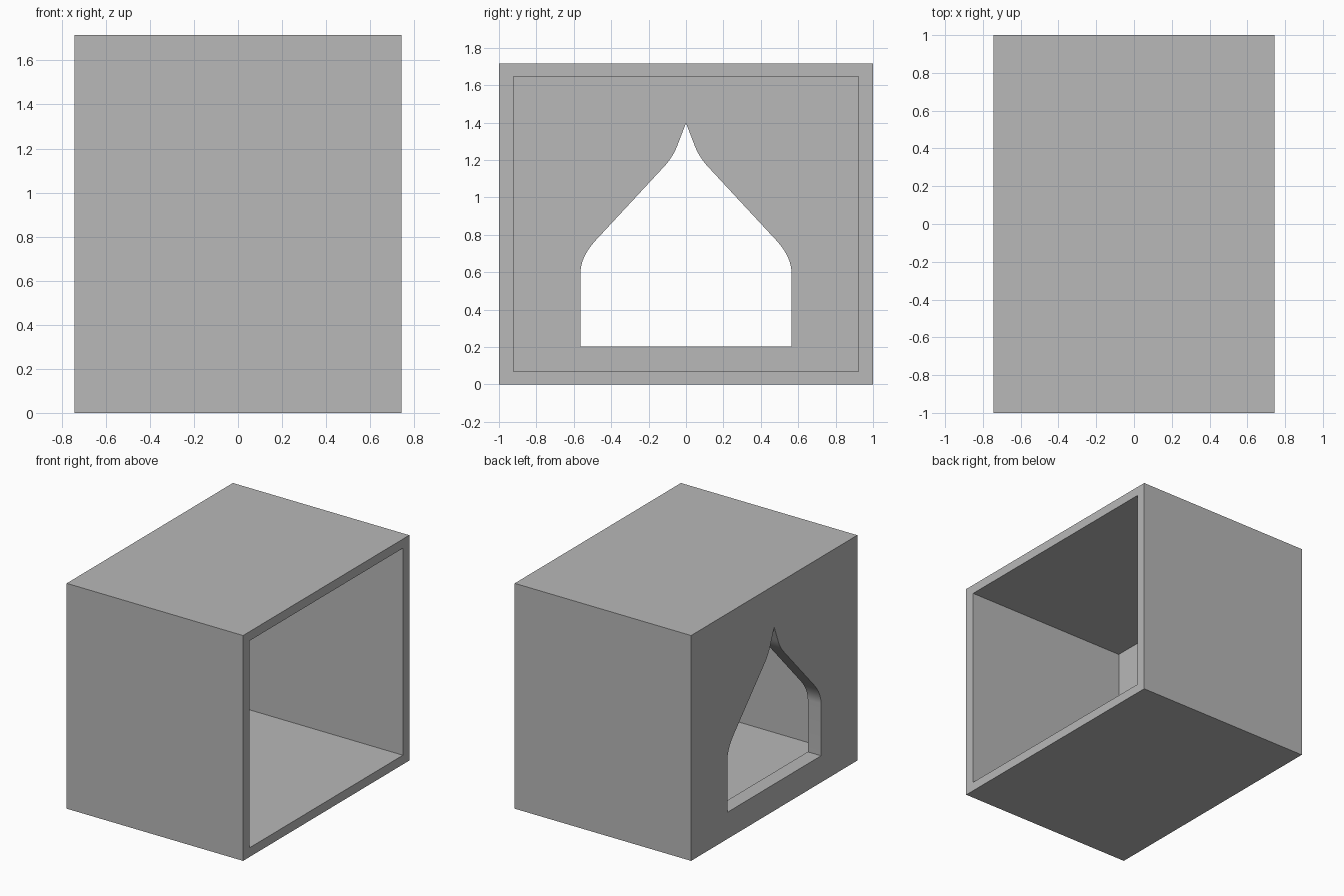
import bpy
import bmesh
from math import radians
from mathutils import Vector

HALF_X, HALF_Y, HEIGHT = 0.743, 1.0, 1.716
SIDE_WALL, SLAB, ARCH_WALL = 0.077, 0.07, 0.112

cube = bpy.data.objects.get("Cube")
if cube:
    bpy.data.objects.remove(cube, do_unlink=True)

grey = bpy.data.materials.new("plain_grey")
grey.use_nodes = True
grey.diffuse_color = (0.48, 0.48, 0.48, 1)
bsdf = next(n for n in grey.node_tree.nodes if n.type == 'BSDF_PRINCIPLED')
bsdf.inputs["Base Color"].default_value = grey.diffuse_color


def prism(name, outline, x0, x1):
    """Extrude a (y, z) outline along x."""
    bm = bmesh.new()
    face = bm.faces.new([bm.verts.new((x0, y, z)) for y, z in outline])
    ext = bmesh.ops.extrude_face_region(bm, geom=[face])
    moved = [v for v in ext["geom"] if isinstance(v, bmesh.types.BMVert)]
    bmesh.ops.translate(bm, verts=moved, vec=(x1 - x0, 0, 0))
    bmesh.ops.recalc_face_normals(bm, faces=bm.faces)
    mesh = bpy.data.meshes.new(name)
    bm.to_mesh(mesh)
    bm.free()
    mesh.materials.append(grey)
    obj = bpy.data.objects.new(name, mesh)
    bpy.context.collection.objects.link(obj)
    return obj


def rectangle(half_width, bottom, top):
    return [(-half_width, bottom), (half_width, bottom),
            (half_width, top), (-half_width, top)]


def bend(a, control, b, steps=10):
    """Quadratic curve from a to b."""
    a, control, b = Vector(a), Vector(control), Vector(b)
    ts = [i / steps for i in range(steps + 1)]
    return [tuple(a * (1 - t) ** 2 + control * 2 * t * (1 - t) + b * t * t)
            for t in ts]


# Box open towards +x, with an arched opening in the -x wall
box = prism("box_shell", rectangle(HALF_Y, 0, HEIGHT), -HALF_X, HALF_X)
hollow = prism("hollow_cutter",
               rectangle(HALF_Y - SIDE_WALL, SLAB, HEIGHT - SLAB),
               -HALF_X + ARCH_WALL, HALF_X + 0.2)

# Pointed arch: rounded shoulders, straight slopes, flared tip
half = [(0.564, 0.203)]
half += bend((0.564, 0.6), (0.562, 0.69), (0.468, 0.786))
half += bend((0.123, 1.158), (0.07, 1.213), (0.045, 1.28))
arch = half + [(0, 1.397)] + [(-y, z) for y, z in reversed(half)]
opening = prism("arch_cutter", arch, -HALF_X - 0.2, -HALF_X + ARCH_WALL + 0.2)

for cutter in (hollow, opening):
    cutter.hide_render = True
    mod = box.modifiers.new(cutter.name, 'BOOLEAN')
    mod.operation = 'DIFFERENCE'
    mod.solver = 'EXACT'
    mod.object = cutter

bpy.ops.object.select_all(action='DESELECT')
bpy.context.view_layer.objects.active = box
box.select_set(True)
for mod in list(box.modifiers):
    bpy.ops.object.modifier_apply(modifier=mod.name)
for cutter in (hollow, opening):
    bpy.data.objects.remove(cutter, do_unlink=True)

bpy.ops.object.shade_smooth_by_angle(angle=radians(30))
